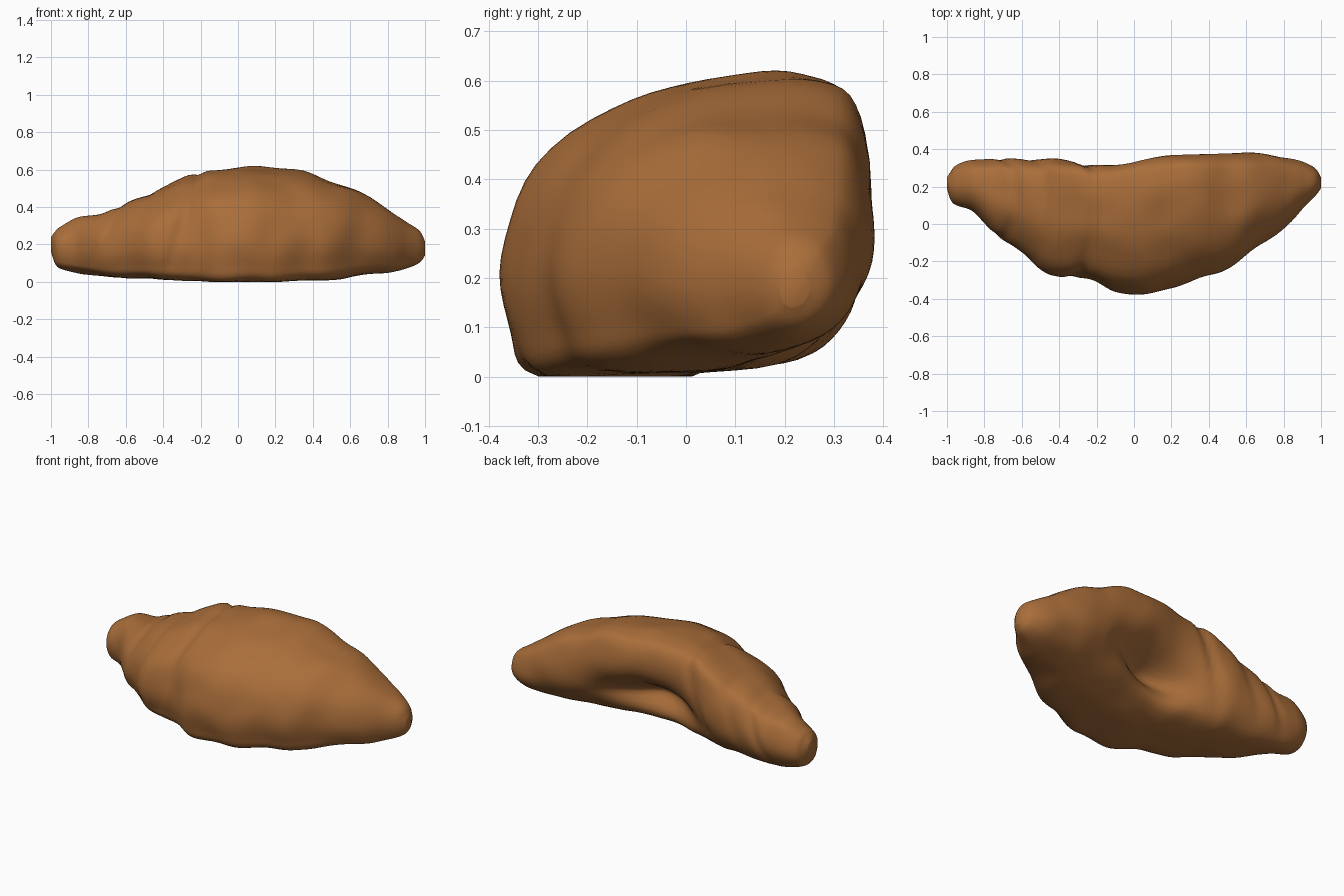
import bpy
import bmesh
import math
from mathutils import Vector, noise

cube = bpy.data.objects.get("Cube")
if cube:
    bpy.data.objects.remove(cube, do_unlink=True)

# Outline along the roll: x, front y, back y, bottom z, top z
STATIONS = [
    (-1, .19, .25, .16, .24), (-.98, .13, .28, .10, .27), (-.95, .1, .31, .07, .3),
    (-.86, .06, .34, .05, .35), (-.74, -.06, .35, .03, .36), (-.64, -.12, .35, .02, .41),
    (-.5, -.24, .35, .02, .46), (-.4, -.28, .35, .01, .51), (-.24, -.29, .33, .01, .58),
    (-.1, -.36, .33, 0, .6), (.06, -.37, .36, 0, .612), (.2, -.34, .38, 0, .605),
    (.36, -.28, .38, .01, .59), (.5, -.24, .38, .01, .54), (.64, -.14, .38, .03, .495),
    (.8, -.03, .36, .05, .39), (.9, .08, .34, .07, .33), (.97, .15, .3, .1, .28),
    (1, .19, .25, .14, .22)]

# Leaning cross-section, as fractions of width and height
SECTION = [(.1, .01), (.02, .15), (0, .4), (.1, .7), (.36, .92), (.62, .99), (.82, 1),
           (.95, .92), (1, .6), (.97, .3), (.8, .04), (.45, 0)]

RINGS, SIDES = 110, 60


def spline(points, t, closed=False):
    """Smooth curve through a list of tuples; t runs in point steps."""
    n = len(points)
    i = int(math.floor(t))
    f = t - i

    def pick(k):
        return Vector(points[k % n] if closed else points[max(0, min(n - 1, k))])
    a, b, c, d = (pick(i + k) for k in (-1, 0, 1, 2))
    return b + (c - a) * (f / 2) + (a * 2 - b * 5 + c * 4 - d) * (f * f / 2) \
        + (b * 3 - a - c * 3 + d) * (f ** 3 / 2)


def bell(value, centre, width):
    return math.exp(-((value - centre) / width) ** 2)


def dough_point(station, side):
    x, front, back, low, high = station
    u, v = spline(SECTION, side * len(SECTION) / SIDES, True)

    # Arms become rounder than the leaning middle
    tip = max(0, (abs(x) - .3) / .7) * .85
    angle = math.atan2(v - .5, u - .5)
    u += (.5 + .5 * math.cos(angle) - u) * tip
    v += (.5 + .5 * math.sin(angle) - v) * tip
    p = Vector((x, front + (back - front) * u, low + (high - low) * v))

    # Hollow under the curl at the back, with the base sloping up into it
    inner = max(0, u - .5) * 2
    p.y -= .25 * inner * bell(x, .06, .27) * bell(v, .28, .25)
    p.z += .13 * inner * bell(x, .25, .42) * bell(v, 0, .3)

    # Slanted seams where the pastry layers overlap
    centre = Vector((x, (front + back) / 2, (low + high) / 2))
    outward = (p - centre).normalized()
    for seam, depth in ((-.32, .018), (-.74, .012), (-.58, .006)):
        slant = seam + .18 * (v - .4)
        p -= outward * depth * bell(x, slant, .03) * min(1, v * 2)

    # Soft uneven lumps
    p += outward * .01 * noise.noise(p * 6)
    p.z = max(p.z, 0)
    return p


# Croissant body lofted from tip to tip
bm = bmesh.new()
rings = []
for r in range(RINGS + 1):
    station = spline(STATIONS, r / RINGS * (len(STATIONS) - 1))
    rings.append([bm.verts.new(dough_point(station, s)) for s in range(SIDES)])
for a, b in zip(rings, rings[1:]):
    for s in range(SIDES):
        t = (s + 1) % SIDES
        bm.faces.new((a[s], a[t], b[t], b[s]))
bm.faces.new(rings[0])
bm.faces.new(rings[-1])
bmesh.ops.recalc_face_normals(bm, faces=bm.faces)

mesh = bpy.data.meshes.new("croissant_body")
bm.to_mesh(mesh)
bm.free()
body = bpy.data.objects.new("croissant_body", mesh)
bpy.context.collection.objects.link(body)

# Baked crust colour
crust = bpy.data.materials.new("golden_brown_crust")
crust.use_nodes = True
colour = (.40, .155, .042, 1)
crust.diffuse_color = colour
crust.node_tree.nodes["Principled BSDF"].inputs["Base Color"].default_value = colour
mesh.materials.append(crust)

bpy.ops.object.select_all(action='DESELECT')
body.select_set(True)
bpy.context.view_layer.objects.active = body
bpy.ops.object.shade_smooth_by_angle(angle=math.radians(50))
